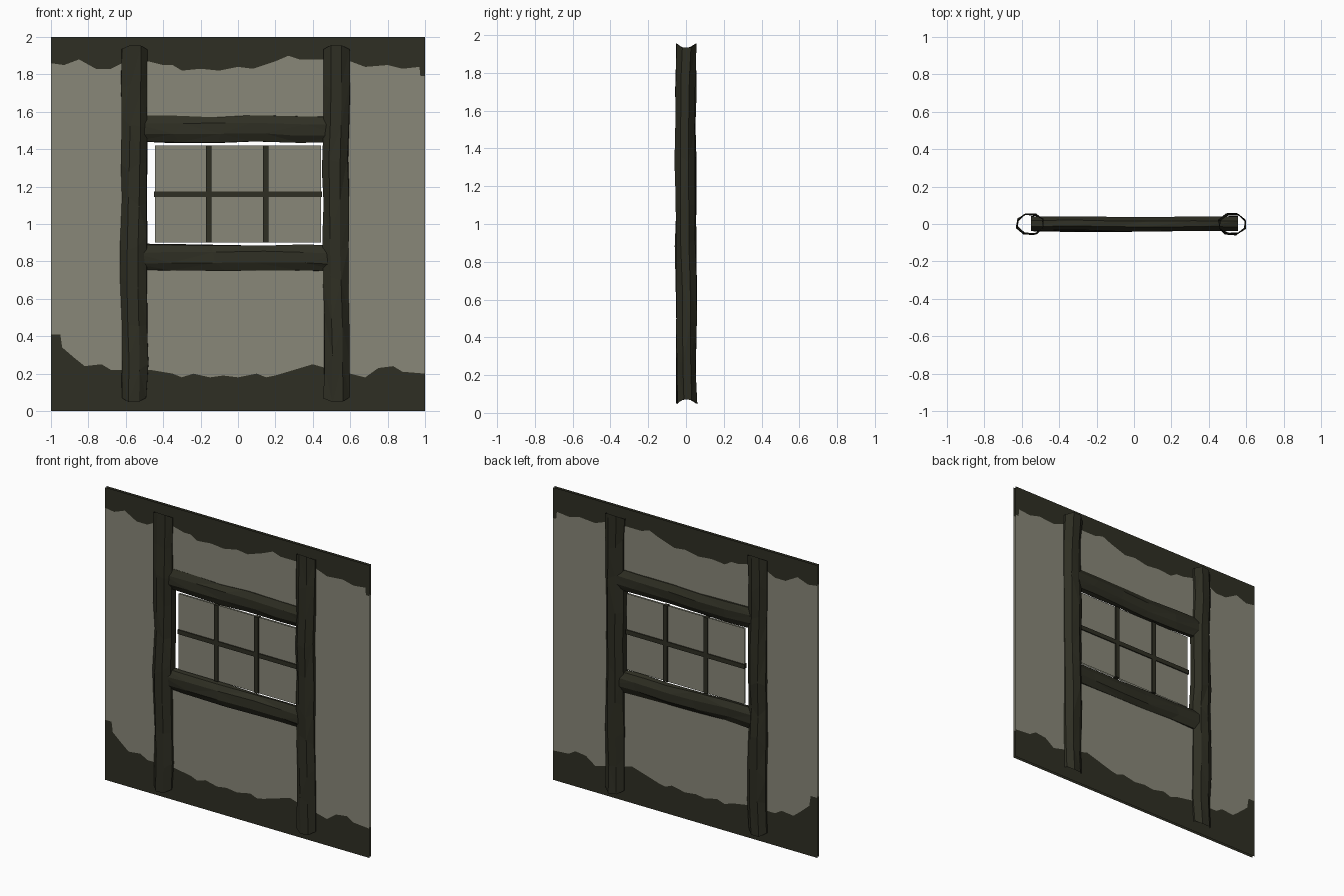
import bpy, bmesh, math, random

if "Cube" in bpy.data.objects:
    bpy.data.objects.remove(bpy.data.objects["Cube"])


def material(name, rgb):
    m = bpy.data.materials.new(name)
    m.diffuse_color = (*rgb, 1)
    m.use_nodes = True
    m.node_tree.nodes["Principled BSDF"].inputs["Base Color"].default_value = m.diffuse_color
    return m


PLASTER = material("grey plaster", (0.25, 0.245, 0.19))
WOOD = material("dark wood", (0.028, 0.028, 0.017))


def finish(bm, name, mats):
    me = bpy.data.meshes.new(name)
    bm.to_mesh(me)
    bm.free()
    for m in mats:
        me.materials.append(m)
    ob = bpy.data.objects.new(name, me)
    bpy.context.collection.objects.link(ob)
    return ob


# Ragged borders between the plaster and the dark bands, as (x, z)
TOP = [(-1, 1.86), (-.93, 1.85), (-.85, 1.88), (-.76, 1.83), (-.68, 1.83), (-.6, 1.87),
       (-.48, 1.87), (-.4, 1.85), (-.35, 1.85), (-.3, 1.82), (-.2, 1.83), (-.1, 1.82),
       (0, 1.84), (.08, 1.83), (.2, 1.87), (.27, 1.9), (.33, 1.88), (.45, 1.88),
       (.6, 1.87), (.68, 1.84), (.8, 1.85), (.88, 1.83), (.97, 1.84), (.975, 1.79), (1, 1.79)]
BOTTOM = [(-1, .41), (-.95, .41), (-.94, .34), (-.87, .28), (-.82, .24), (-.73, .25),
          (-.68, .22), (-.47, .22), (-.35, .2), (-.3, .18), (-.24, .2), (-.15, .18),
          (-.08, .19), (0, .18), (.1, .2), (.15, .18), (.2, .19), (.3, .22), (.4, .25),
          (.47, .23), (.6, .2), (.68, .18), (.75, .23), (.83, .24), (.88, .21), (1, .2)]
HOLE = (-0.54, 0.53, 0.82, 1.51)


def flat_face(bm, pts, y, mat=0):
    f = bm.faces.new([bm.verts.new((x, y, z)) for x, z in pts])
    f.material_index = mat
    f.normal_update()
    if f.normal.y * y < 0:
        f.normal_flip()


def strip(bm, line, z, y, mat):
    for (xa, za), (xb, zb) in zip(line, line[1:]):
        flat_face(bm, [(xa, z), (xb, z), (xb, zb), (xa, za)], y, mat)


def rect(bm, x0, x1, z0, z1, y):
    flat_face(bm, [(x0, z0), (x1, z0), (x1, z1), (x0, z1)], y)


# Wall: a front and a back skin around the window opening
for name, y in (("wall_front", -0.01), ("wall_back", 0.01)):
    bm = bmesh.new()
    x0, x1, z0, z1 = HOLE
    strip(bm, BOTTOM, 0, y, 1)
    strip(bm, BOTTOM, z0, y, 0)
    strip(bm, TOP, z1, y, 0)
    strip(bm, TOP, 2, y, 1)
    rect(bm, -1, x0, z0, z1, y)
    rect(bm, x1, 1, z0, z1, y)
    bmesh.ops.remove_doubles(bm, verts=bm.verts, dist=1e-5)
    finish(bm, name, [PLASTER, WOOD])

# Window pane, two-sided
bm = bmesh.new()
for y in (-0.006, 0.006):
    rect(bm, -0.445, 0.445, 0.9, 1.42, y)
finish(bm, "window_pane", [PLASTER])


# Glazing bars
def bar(name, centre, size):
    bm = bmesh.new()
    bmesh.ops.create_cube(bm, size=1)
    for v in bm.verts:
        v.co = [c + s * k for c, s, k in zip(centre, size, v.co)]
    finish(bm, name, [WOOD])


bar("glazing_bar_left", (-0.157, 0, 1.16), (0.03, 0.03, 0.52))
bar("glazing_bar_right", (0.148, 0, 1.16), (0.03, 0.03, 0.52))
bar("glazing_bar_cross", (0, 0, 1.16), (0.9, 0.026, 0.03))


# Rough-hewn, open-ended eight-sided logs
def log(name, place, start, end, rx, ry, rings, bow, seed):
    rng = random.Random(seed)
    bm = bmesh.new()
    loops = []
    for i in range(rings + 1):
        t = i / rings
        du, dv = rng.uniform(-.005, .005), rng.uniform(-.005, .005)
        loop = []
        for k in range(8):
            a = math.radians(22.5 + 45 * k + 6 * math.sin(5 * t + seed))
            r = 1.06 * rng.uniform(0.93, 1.07)
            along = start + (end - start) * t
            if 0 < i < rings:
                along += rng.uniform(-.04, .04)
            else:  # saddle-shaped ends
                along += (bow if i == 0 else -bow) * math.cos(a) ** 2
            loop.append(bm.verts.new(place(du + rx * r * math.cos(a),
                                           dv + ry * r * math.sin(a), along)))
        loops.append(loop)
    for a, b in zip(loops, loops[1:]):
        for k in range(8):
            n = (k + 1) % 8
            bm.faces.new((a[k], a[n], b[n], b[k]))
    bmesh.ops.triangulate(bm, faces=bm.faces[:])
    bmesh.ops.recalc_face_normals(bm, faces=bm.faces[:])
    finish(bm, name, [WOOD])


for name, x, seed in (("left_post", -0.555, 3), ("right_post", 0.528, 8)):
    log(name, lambda u, v, w, x=x: (x + u, v, w), 0.045, 1.96, 0.07, 0.053, 9, 0.03, seed)
for name, z, seed in (("window_sill_beam", 0.82, 5), ("window_head_beam", 1.508, 6)):
    log(name, lambda u, v, w, z=z: (w, v, z + u), -0.55, 0.555, 0.07, 0.038, 5, 0.0, seed)
